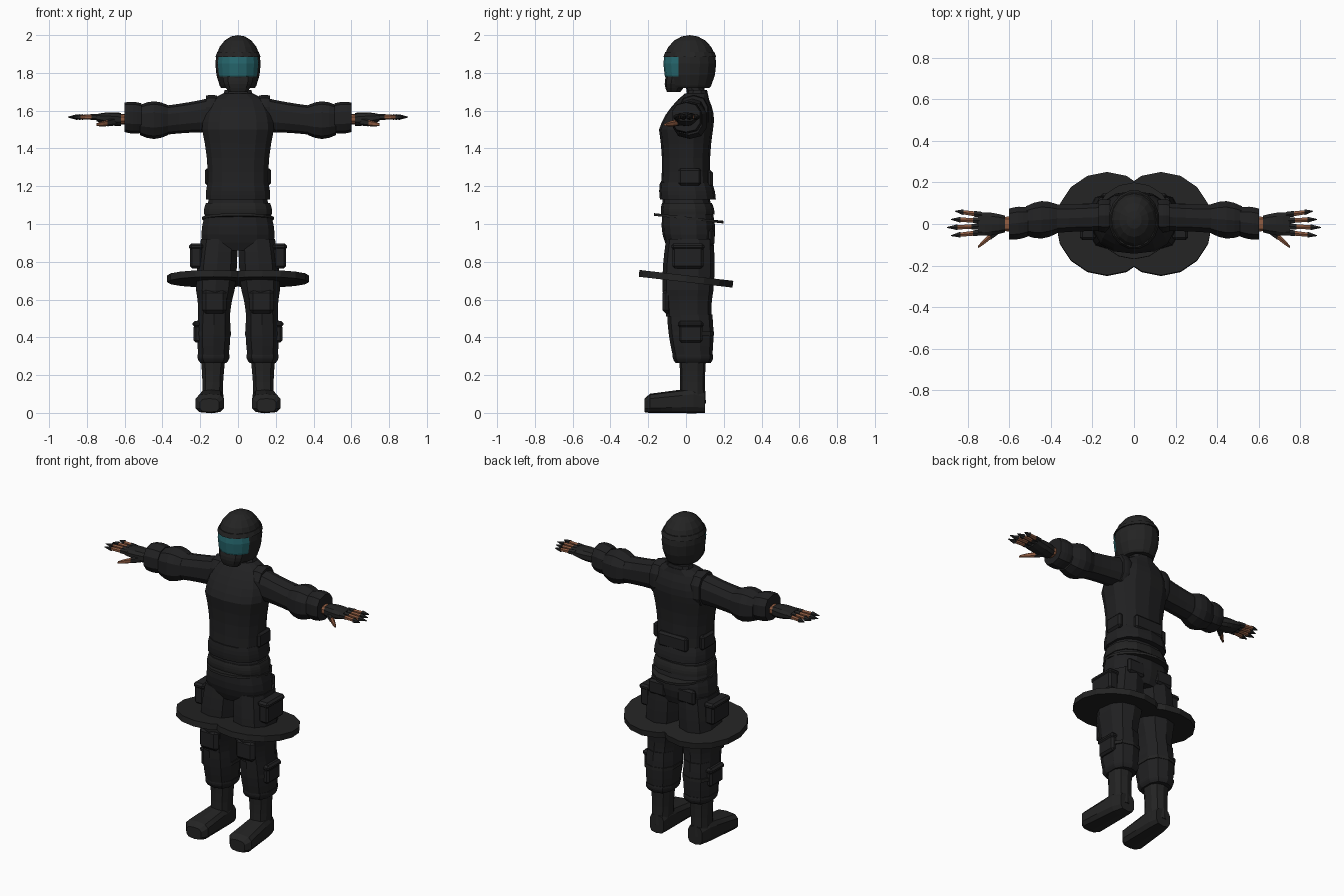
import bpy, bmesh, math
from mathutils import Vector, Matrix

cube = bpy.data.objects.get("Cube")
if cube:
    bpy.data.objects.remove(cube, do_unlink=True)


def material(name, red, green, blue):
    mat = bpy.data.materials.new(name)
    mat.use_nodes = True
    mat.diffuse_color = (red, green, blue, 1)
    shader = mat.node_tree.nodes["Principled BSDF"]
    shader.inputs["Base Color"].default_value = mat.diffuse_color
    return mat


cloth = material("black cloth", .015, .015, .016)
leather = material("black leather", .017, .017, .017)
glass = material("teal visor", .02, .14, .16)
skin = material("skin", .26, .1, .05)


def finish(name, bm, *materials):
    bmesh.ops.recalc_face_normals(bm, faces=bm.faces)
    mesh = bpy.data.meshes.new(name)
    bm.to_mesh(mesh)
    bm.free()
    for mat in materials:
        mesh.materials.append(mat)
    obj = bpy.data.objects.new(name, mesh)
    bpy.context.collection.objects.link(obj)
    return obj


def limb(name, start, end, start_size, end_size, mat, bulge=0, sides=10, square=.8, steps=4):
    """Tapered tube with boxy rings that can swell or pinch at its middle."""
    bm = bmesh.new()
    start, end = Vector(start), Vector(end)
    start_size, end_size = Vector(start_size), Vector(end_size)
    span = end - start
    along = max(range(3), key=lambda axis: abs(span[axis]))
    across = [axis for axis in range(3) if axis != along]
    fit = math.cos(math.pi / sides) ** square
    loops = []
    for step in range(steps + 1):
        t = step / steps
        swell = bulge * math.sin(math.pi * t)
        size = start_size.lerp(end_size, t)
        loop = []
        for i in range(sides):
            angle = (i + .5) * math.tau / sides
            point = start.lerp(end, t)
            for axis, radius, wave in zip(across, size, (math.cos(angle), math.sin(angle))):
                point[axis] += (radius + swell) * math.copysign(abs(wave) ** square, wave) / fit
            loop.append(bm.verts.new(point))
        loops.append(loop)
    for low, high in zip(loops, loops[1:]):
        for i in range(sides):
            j = (i + 1) % sides
            bm.faces.new((low[i], low[j], high[j], high[i]))
    bm.faces.new(loops[0])
    bm.faces.new(loops[-1])
    return finish(name, bm, mat)


def box(name, centre, size, mat=cloth, bevel=.012):
    bm = bmesh.new()
    bmesh.ops.create_cube(bm, size=1)
    bmesh.ops.scale(bm, vec=size, verts=bm.verts)
    bmesh.ops.bevel(bm, geom=bm.edges[:], offset=bevel, segments=1, affect="EDGES")
    bm.transform(Matrix.Translation(centre))
    return finish(name, bm, mat)


def disc(name, centre, width, depth, thickness, pitch):
    bm = bmesh.new()
    bmesh.ops.create_cone(bm, cap_ends=True, segments=16, radius1=1, radius2=1, depth=thickness)
    bm.transform(Matrix.Translation(centre) @ Matrix.Rotation(pitch, 4, "X")
                 @ Matrix.Diagonal((width, depth, 1, 1)))
    return finish(name, bm, leather)


def cut(bm, height_or_depth, normal, remove_below=False):
    bmesh.ops.bisect_plane(bm, geom=bm.verts[:] + bm.edges[:] + bm.faces[:],
                           plane_co=Vector(normal) * height_or_depth, plane_no=normal,
                           clear_inner=remove_below)


# Jacket: flared hem, waist, chest sloping back to the collar
limb("jacket_hem", (0, .01, 1.13), (0, 0, 1.22), (.17, .145), (.16, .135), cloth, .004, sides=14)
limb("jacket_waist", (0, 0, 1.2), (0, 0, 1.5), (.16, .13), (.19, .14), cloth, -.01, sides=14)
limb("jacket_chest", (0, 0, 1.5), (0, .04, 1.66), (.19, .14), (.14, .08), cloth, .014, sides=14)
limb("jacket_shoulders", (0, .04, 1.66), (0, .055, 1.69), (.14, .08), (.08, .06), cloth, sides=14)
limb("collar", (0, .055, 1.65), (0, .06, 1.71), (.09, .06), (.07, .05), cloth)
limb("neck", (0, .055, 1.67), (0, .04, 1.8), (.05, .045), (.05, .05), cloth)
box("back_pouch", (0, .125, 1.24), (.2, .035, .09))

# Trouser top, belt and waist ring
limb("trouser_seat", (0, .02, .86), (0, .01, 1.03), (.18, .11), (.18, .135), cloth, .014, sides=14)
limb("trouser_waist", (0, .01, 1.03), (0, 0, 1.15), (.18, .135), (.15, .12), cloth, sides=14)
limb("belt", (0, .01, 1.05), (0, .005, 1.11), (.18, .138), (.17, .13), leather, .004, sides=14)
disc("waist_ring", (0, .015, 1.03), .19, .185, .014, -.11)

# Helmet: an egg cut open at the neck, with the visor cut into its front
bm = bmesh.new()
bmesh.ops.create_uvsphere(bm, u_segments=16, v_segments=10, radius=1)
for v in bm.verts:
    rise = .15 if v.co.z > 0 else .2
    v.co = (v.co.x * .12, v.co.y * .14 + .02, v.co.z * rise + 1.85)
cut(bm, 1.72, (0, 0, 1), remove_below=True)
for height in (1.78, 1.89):
    cut(bm, height, (0, 0, 1))
cut(bm, -.04, (0, 1, 0))
bmesh.ops.holes_fill(bm, edges=bm.edges)
for face in bm.faces:
    middle = face.calc_center_median()
    face.material_index = int(1.78 < middle.z < 1.89 and middle.y < -.04)
finish("helmet", bm, leather, glass)
limb("brow_ridge", (0, .02, 1.885), (0, .02, 1.91), (.12, .14), (.11, .13), leather,
     sides=16, square=1, steps=1)
limb("breathing_mask", (0, -.065, 1.7), (0, -.05, 1.78), (.05, .035), (.08, .055), leather, .008)

# Sleeve with a puffed elbow and a gathered cuff
limb("left_shoulder_yoke", (.11, .04, 1.58), (.17, .04, 1.58), (.075, .095), (.075, .095), cloth, .005)
limb("left_upper_sleeve", (.12, .035, 1.58), (.38, .025, 1.55), (.07, .09), (.068, .074), cloth, -.004)
limb("left_elbow_puff", (.37, .025, 1.55), (.52, .015, 1.55), (.07, .076), (.07, .076), cloth, .02)
limb("left_cuff", (.51, .01, 1.56), (.6, 0, 1.565), (.07, .075), (.074, .075), cloth, .006)

# Gloved hand with bare fingers and pointed tips
limb("left_wrist", (.58, 0, 1.555), (.64, 0, 1.555), (.036, .028), (.034, .025), skin)
limb("left_palm", (.62, 0, 1.553), (.75, 0, 1.563), (.04, .034), (.056, .018), leather, .006)
for number, finger in enumerate(("index", "middle", "ring", "little")):
    across = .028 * number - .04
    root = Vector((.73, across, 1.566))
    tip = Vector((.9 - .02 * abs(number - 1), across * 1.4, 1.566))
    for part, begin, stop, thick, thin, mat in (("sleeve", 0, .3, .014, .014, leather),
                                                ("finger", .2, .7, .012, .01, skin),
                                                ("claw", .7, 1, .014, .002, leather)):
        limb(f"left_{finger}_{part}", root.lerp(tip, begin), root.lerp(tip, stop),
             (thick, thick), (thin, thin), mat, sides=6, square=1, steps=1)
limb("left_thumb_sleeve", (.64, -.02, 1.545), (.69, -.06, 1.535), (.02, .02), (.016, .016),
     leather, sides=6)
limb("left_thumb", (.68, -.05, 1.536), (.75, -.11, 1.526), (.014, .014), (.006, .006),
     skin, .003, sides=6)

# Trouser leg: thigh, bent knee, calf and gathered hem
limb("left_thigh", (.1, .02, .92), (.12, .01, .65), (.096, .12), (.102, .13), cloth, .006)
limb("left_knee", (.12, .01, .65), (.127, .015, .51), (.102, .13), (.084, .115), cloth, -.004)
limb("left_calf", (.127, .02, .52), (.13, .035, .3), (.084, .115), (.08, .1), cloth, .006)
limb("left_hem", (.13, .036, .31), (.13, .038, .265), (.085, .102), (.07, .09), cloth, .006)
box("left_knee_pad", (.125, -.1, .59), (.13, .05, .13), bevel=.02)

# Pockets, flaps and straps
box("left_thigh_pocket", (.222, .01, .825), (.065, .165, .12))
box("left_thigh_pocket_flap", (.222, .01, .88), (.075, .175, .035))
box("left_calf_pocket", (.212, .025, .42), (.045, .125, .095))
box("left_calf_pocket_flap", (.214, .025, .47), (.052, .135, .035))
box("left_hip_pouch", (.158, .02, 1.25), (.035, .12, .09))
box("left_seat_pocket", (.1, .135, .93), (.12, .03, .09))
limb("left_calf_strap", (.13, .034, .41), (.13, .034, .43), (.094, .11), (.094, .11), leather, steps=1)

# Boot with a flat sole and rounded toe
limb("left_boot_shaft", (.135, .035, .05), (.132, .035, .28), (.056, .068), (.064, .068), leather, -.005)
limb("left_boot_heel", (.132, .1, .055), (.138, .04, .065), (.048, .055), (.06, .065), leather,
     square=.6, steps=1)
limb("left_boot_foot", (.138, .04, .065), (.15, -.19, .05), (.06, .065), (.075, .05), leather,
     square=.6)
limb("left_boot_toe", (.15, -.19, .05), (.15, -.22, .04), (.075, .05), (.05, .035), leather,
     square=.6, steps=1)

# Tilted hoop plate around the thigh
disc("left_hoop_plate", (.13, 0, .71), .245, .25, .036, -.115)

# Mirror every left part to the right
for part in [obj for obj in bpy.context.collection.objects if obj.name.startswith("left_")]:
    bm = bmesh.new()
    bm.from_mesh(part.data)
    bm.transform(Matrix.Diagonal((-1, 1, 1, 1)))
    finish(part.name.replace("left", "right"), bm, *part.data.materials)
